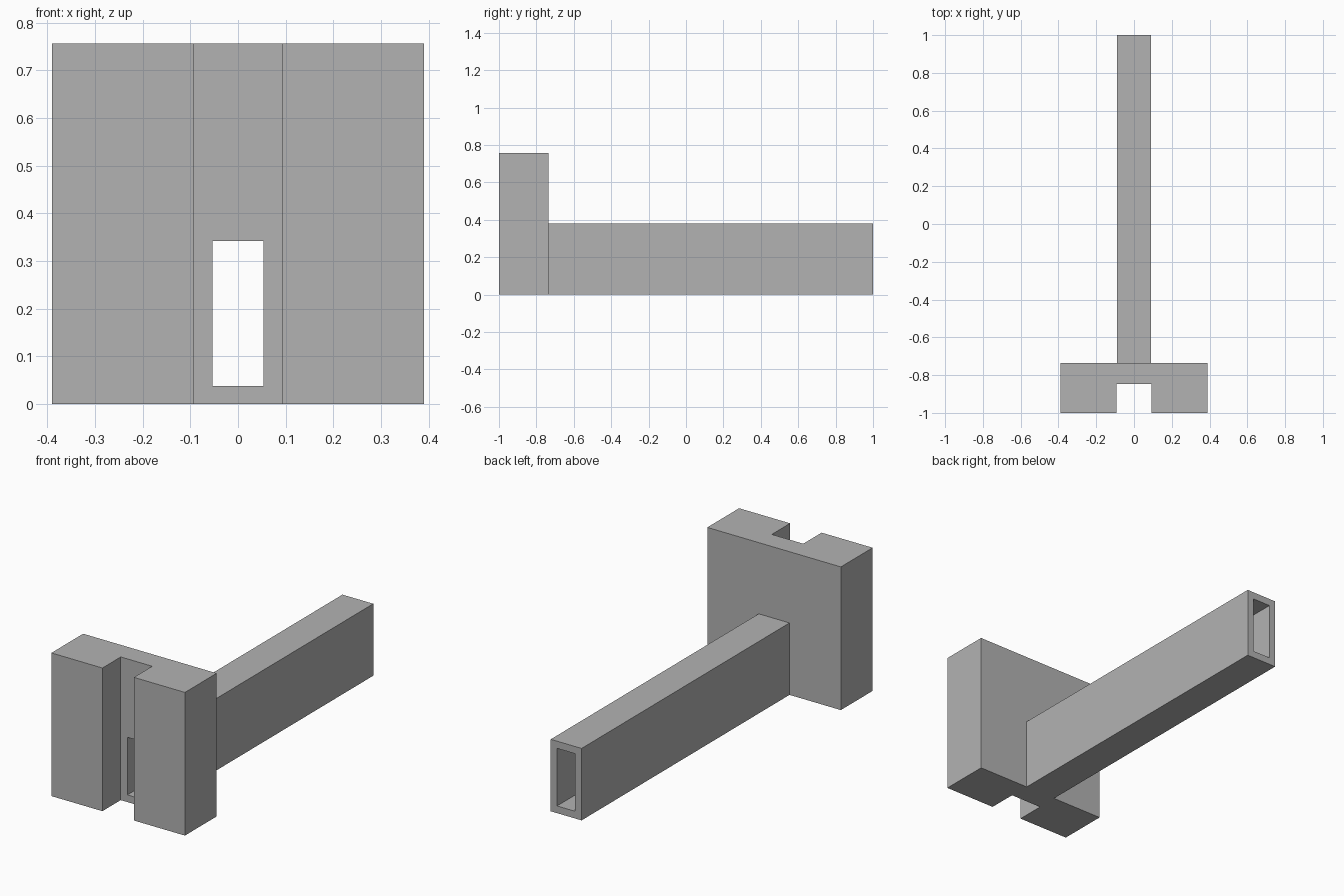
import bpy

cube = bpy.data.objects.get("Cube")
if cube:
    bpy.data.objects.remove(cube, do_unlink=True)

grey = bpy.data.materials.new("plain grey")
grey.use_nodes = True
colour = (0.45, 0.45, 0.45, 1)
grey.diffuse_color = colour
grey.node_tree.nodes["Principled BSDF"].inputs["Base Color"].default_value = colour


def box(name, half_width, y0, y1, z0, z1):
    """Box centred on x = 0 between the given y and z limits."""
    x = half_width
    verts = [(sx * x, y, z) for z in (z0, z1)
             for sx, y in ((-1, y0), (1, y0), (1, y1), (-1, y1))]
    faces = [(3, 2, 1, 0), (4, 5, 6, 7)]
    faces += [(i, (i + 1) % 4, (i + 1) % 4 + 4, i + 4) for i in range(4)]
    mesh = bpy.data.meshes.new(name)
    mesh.from_pydata(verts, [], faces)
    mesh.materials.append(grey)
    obj = bpy.data.objects.new(name, mesh)
    bpy.context.collection.objects.link(obj)
    return obj


def combine(target, other, operation):
    """Apply a boolean and discard the helper."""
    mod = target.modifiers.new(operation, "BOOLEAN")
    mod.operation = operation
    mod.solver = "EXACT"
    mod.object = other
    bpy.context.view_layer.objects.active = target
    bpy.ops.object.modifier_apply(modifier=mod.name)
    bpy.data.objects.remove(other, do_unlink=True)


# Upright mounting block with a rectangular arm behind it
bracket = box("slotted_bracket", 0.39, -1, -0.735, 0, 0.756)
combine(bracket, box("arm", 0.09, -0.79, 1, 0, 0.38), "UNION")

# Vertical slot in the front of the block
combine(bracket, box("slot_cutter", 0.092, -1.1, -0.847, -0.1, 0.9), "DIFFERENCE")

# Rectangular bore through the web and the whole arm
combine(bracket, box("bore_cutter", 0.053, -1.1, 1.1, 0.038, 0.342), "DIFFERENCE")
